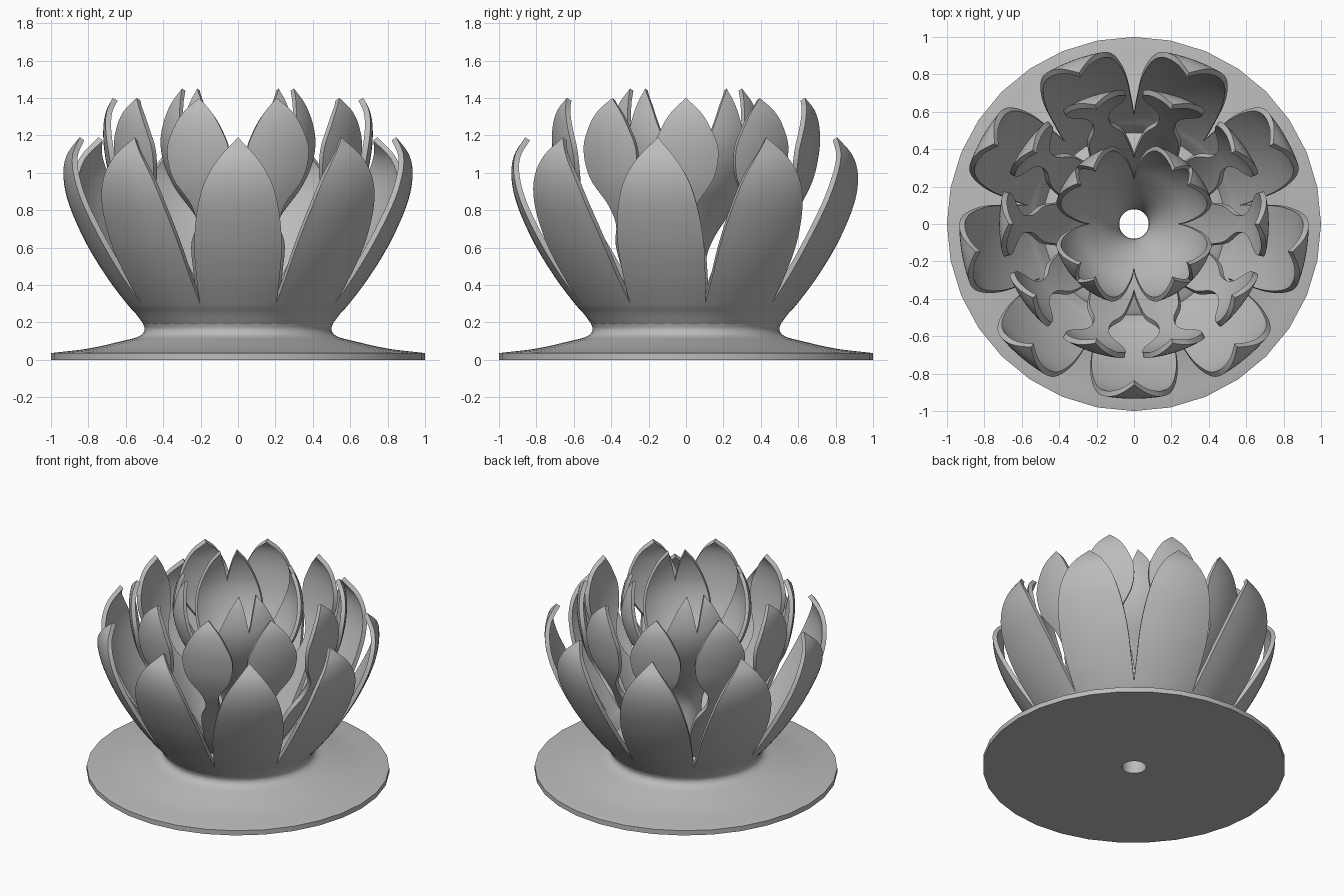
import bpy, bmesh
from math import sin, cos, radians
from mathutils import Vector

if "Cube" in bpy.data.objects:
    bpy.data.objects.remove(bpy.data.objects["Cube"])

grey = bpy.data.materials.new("warm_grey")
grey.use_nodes = True
grey.diffuse_color = (0.5, 0.5, 0.5, 1)
grey.node_tree.nodes["Principled BSDF"].inputs["Base Color"].default_value = (0.5, 0.5, 0.5, 1)


def smooth_path(points, steps):
    """Spline through the given points."""
    pts = [Vector(p) for p in points]
    pts = [2 * pts[0] - pts[1]] + pts + [2 * pts[-1] - pts[-2]]
    path = []
    for a, b, c, d in zip(pts, pts[1:], pts[2:], pts[3:]):
        for k in range(steps):
            t = k / steps
            path.append(0.5 * (2 * b + (c - a) * t + (2 * a - 5 * b + 4 * c - d) * t ** 2
                               + (3 * b - a - 3 * c + d) * t ** 3))
    return path + [pts[-2]]


def polar(r, deg, z):
    return (r * cos(radians(deg)), r * sin(radians(deg)), z)


def finish(name, bm, thickness=0):
    mesh = bpy.data.meshes.new(name)
    bm.to_mesh(mesh)
    bm.free()
    mesh.materials.append(grey)
    ob = bpy.data.objects.new(name, mesh)
    bpy.context.collection.objects.link(ob)
    bpy.ops.object.select_all(action='DESELECT')
    ob.select_set(True)
    bpy.context.view_layer.objects.active = ob
    if thickness:
        mod = ob.modifiers.new("wall", 'SOLIDIFY')
        mod.thickness = thickness
        mod.offset = -1
        bpy.ops.object.modifier_apply(modifier=mod.name)
    bpy.ops.object.shade_smooth_by_angle(angle=radians(40))


def side(half, limit):
    """Reach of one petal side; a side with a tight limit tapers more slowly."""
    return min(half * min(1, limit / 18), limit)


def petal_ring(name, profile, petals, thickness, across=10):
    """Profile rows are radius, height, half width in degrees.
    Each petal is its centre angle and its two side limits."""
    path = smooth_path(profile, 5)
    bm = bmesh.new()
    for centre, low, high in petals:
        rows = []
        for r, z, half in path:
            a, b = -side(half, low), side(half, high)
            rows.append([bm.verts.new(polar(r, centre + a + (b - a) * i / across, z))
                         for i in range(across + 1)])
        for lower, upper in zip(rows, rows[1:]):
            for i in range(across):
                bm.faces.new((lower[i], lower[i + 1], upper[i + 1], upper[i]))
    bmesh.ops.remove_doubles(bm, verts=bm.verts, dist=0.0005)
    bmesh.ops.dissolve_degenerate(bm, edges=bm.edges, dist=0.0005)
    finish(name, bm, thickness)


# Foot: round plate, waist and floor around a through hole
neck = smooth_path([(0.99, 0.037), (0.8, 0.06), (0.62, 0.1), (0.53, 0.125),
                    (0.5, 0.16), (0.51, 0.2)], 4)
outline = [(0.08, 0), (1, 0), (1, 0.035)] + [tuple(p) for p in neck] + [(0.46, 0.24), (0.08, 0.24)]
bm = bmesh.new()
SIDES = 32
rings = [[bm.verts.new(polar(r, 360 * i / SIDES, z)) for i in range(SIDES)] for r, z in outline]
for lower, upper in zip(rings, rings[1:] + rings[:1]):
    for i in range(SIDES):
        j = (i + 1) % SIDES
        bm.faces.new((lower[i], lower[j], upper[j], upper[i]))
bmesh.ops.recalc_face_normals(bm, faces=bm.faces)
finish("foot", bm)

# Outer ring of nine petals
petal_ring("outer_petals", [
    (0.505, 0.19, 20), (0.55, 0.25, 20), (0.595, 0.3, 20), (0.7, 0.44, 18.5), (0.81, 0.62, 16.8),
    (0.9, 0.82, 13.8), (0.933, 0.97, 10.5), (0.92, 1.09, 5.8), (0.86, 1.19, 0)],
    [(270 + 40 * k, 20, 20) for k in range(9)], 0.03)

# Middle ring of ten waisted petals
petal_ring("middle_petals", [
    (0.28, 0.23, 18), (0.37, 0.36, 18), (0.45, 0.5, 14.5), (0.515, 0.62, 11), (0.57, 0.72, 5),
    (0.63, 0.83, 5.5), (0.685, 0.97, 12.5), (0.715, 1.12, 14), (0.72, 1.24, 10.5), (0.705, 1.33, 6),
    (0.67, 1.4, 0)],
    [(36 * k, 18, 18) for k in range(10)], 0.03)

# Inner cup on a hollow stem: four pairs of close-set petals
pairs = []
for k in range(4):
    pairs += [(36 + 90 * k, 36, 9), (54 + 90 * k, 9, 36)]
petal_ring("inner_petals", [
    (0.16, 0.235, 36), (0.115, 0.3, 36), (0.105, 0.42, 36), (0.11, 0.55, 36), (0.16, 0.67, 36),
    (0.25, 0.8, 36), (0.34, 0.92, 31), (0.4, 1.04, 26), (0.43, 1.16, 20.5), (0.428, 1.27, 14.5),
    (0.405, 1.37, 8), (0.37, 1.45, 0)],
    pairs, 0.025)
